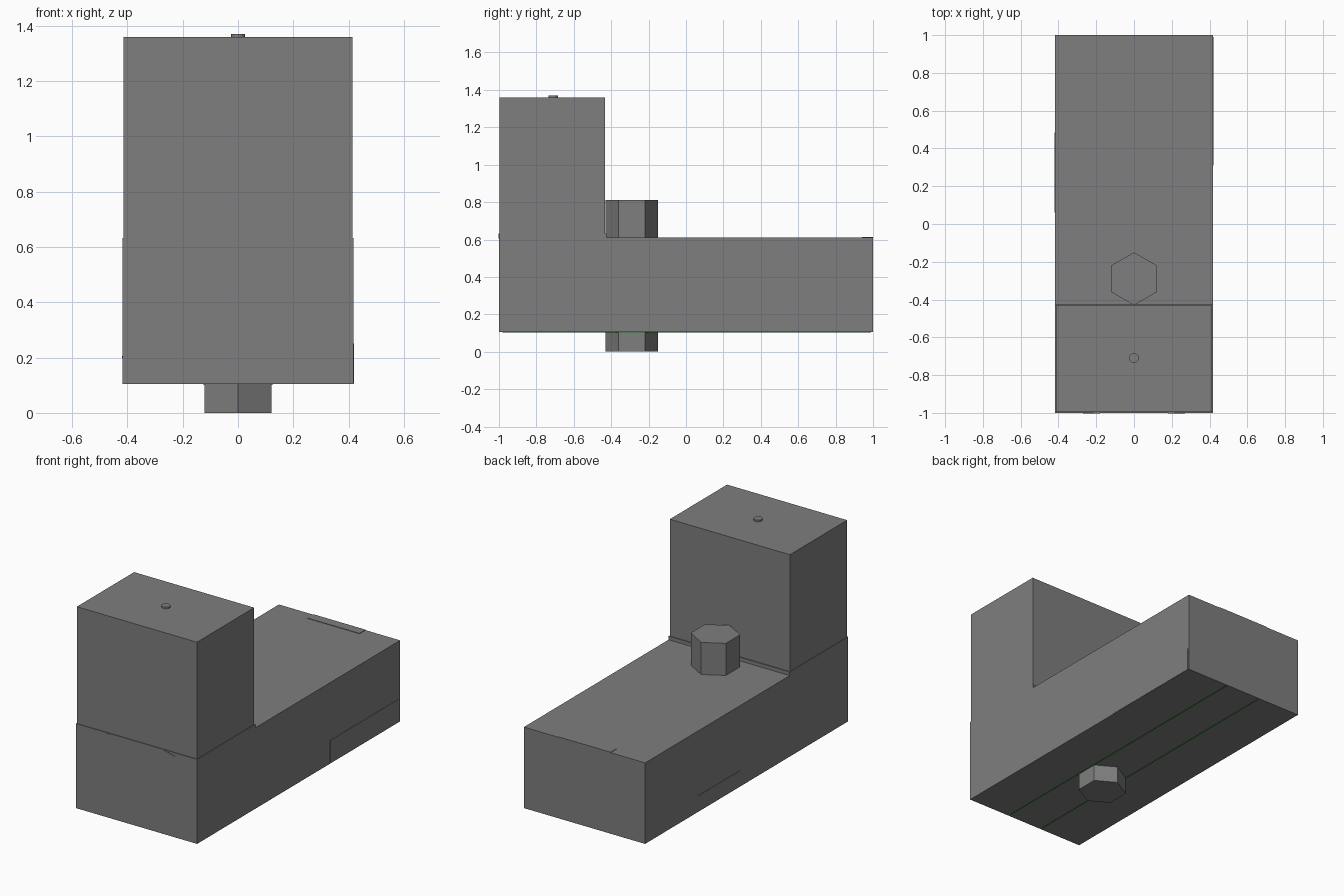
import bpy, math

if "Cube" in bpy.data.objects:
    bpy.data.objects.remove(bpy.data.objects["Cube"])


def material(name, rgb):
    m = bpy.data.materials.new(name)
    m.diffuse_color = (*rgb, 1)
    m.use_nodes = True
    m.node_tree.nodes["Principled BSDF"].inputs["Base Color"].default_value = m.diffuse_color
    return m


GREY = material("mid_grey", (0.21, 0.21, 0.21))
GREEN = material("dark_green", (0.02, 0.22, 0.02))


def box(name, x, y, z, mat=GREY, tilt=0):
    """Box from (min, max) ranges, optionally tilted about y."""
    bpy.ops.mesh.primitive_cube_add(
        size=1, location=[(a + b) / 2 for a, b in (x, y, z)], rotation=(0, tilt, 0))
    ob = bpy.context.object
    ob.name = name
    ob.scale = [b - a for a, b in (x, y, z)]
    ob.data.materials.append(mat)
    return ob


def prism(name, sides, r, x, y, z0, z1):
    """Upright prism with a corner pointing along y."""
    bpy.ops.mesh.primitive_cylinder_add(
        vertices=sides, radius=r, depth=z1 - z0, location=(x, y, (z0 + z1) / 2))
    ob = bpy.context.object
    ob.name = name
    ob.data.materials.append(GREY)
    return ob


# Long base, with a low raised collar under the tower
box("base", (-0.418, 0.418), (-1, 1), (0.105, 0.61))
box("tower_collar", (-0.418, 0.418), (-1, -0.425), (0.60, 0.632))

# Tower at the front and its small top button
box("tower", (-0.414, 0.414), (-0.996, -0.432), (0.62, 1.36))
prism("top_button", 12, 0.026, 0, -0.71, 1.35, 1.37)

# Hexagonal post passing through the base
prism("hex_post", 6, 0.14, 0, -0.29, 0, 0.81)

# Thin raised panels on the back edge and right side
box("back_panel", (-0.18, 0.18), (0.94, 1.0), (0.60, 0.613))
box("side_panel", (0.41, 0.42), (0.31, 0.99), (0.107, 0.25))

# Narrow seam on the left side
box("left_seam", (-0.42, -0.41), (0.06, 0.485), (0.198, 0.206))

for s in (-1, 1):
    # Green lines along the underside
    box("underside_line", (s * 0.122 - 0.004, s * 0.122 + 0.004), (-0.98, 0.99),
        (0.1035, 0.107), GREEN)
    # Slanted ridges on the front of the base
    box("front_ridge", (s * 0.225 - 0.045, s * 0.225 + 0.045), (-1.002, -0.99),
        (0.617, 0.621), GREY, s * math.radians(14))
